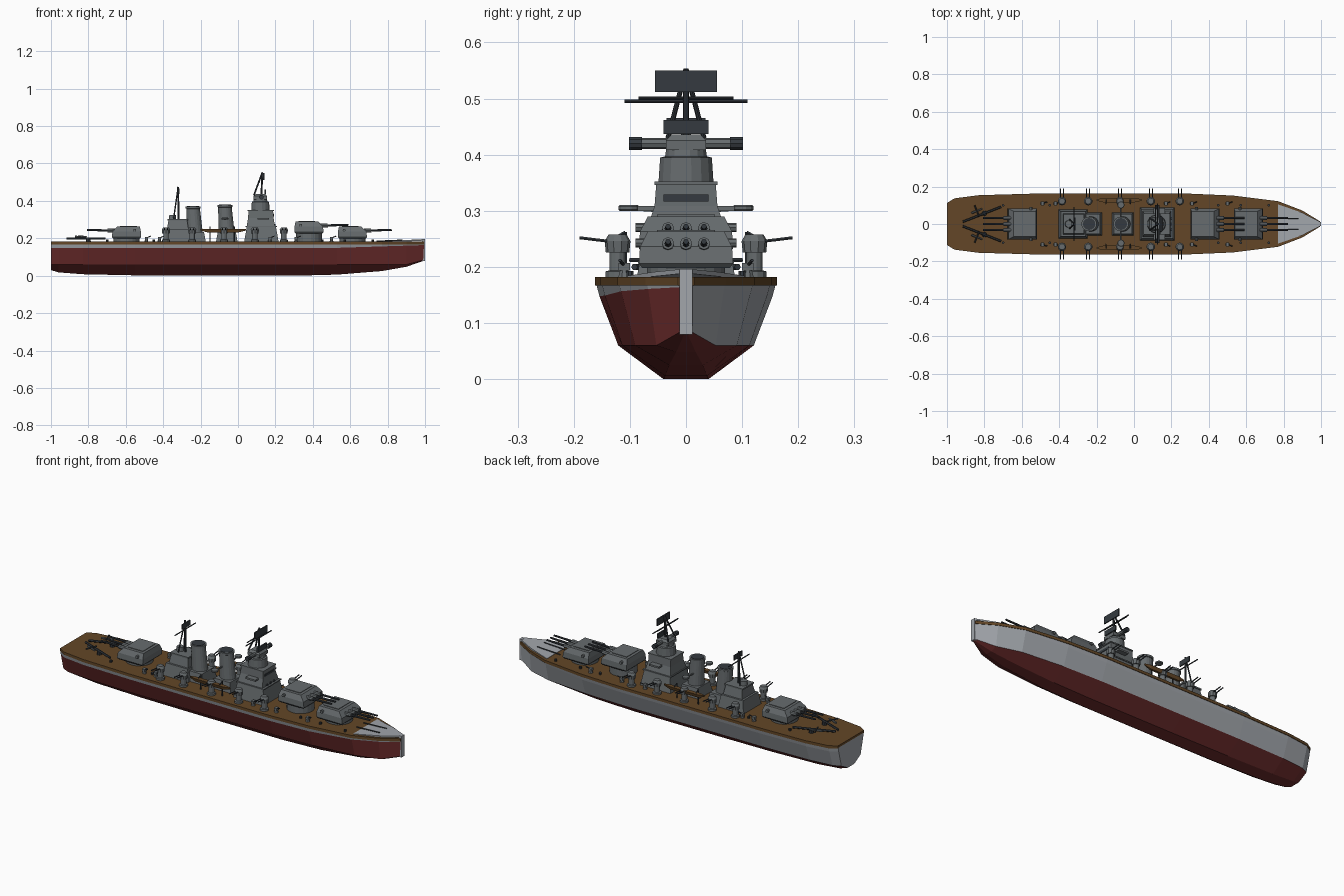
import bpy, bmesh, math
from mathutils import Vector

if "Cube" in bpy.data.objects:
    bpy.data.objects.remove(bpy.data.objects["Cube"])


def material(name, rgb):
    m = bpy.data.materials.new(name)
    m.diffuse_color = (*rgb, 1)
    m.use_nodes = True
    m.node_tree.nodes["Principled BSDF"].inputs["Base Color"].default_value = m.diffuse_color
    return m


HULL = material("light hull grey", (0.36, 0.38, 0.41))
RED = material("dark red", (0.16, 0.027, 0.027))
DECK = material("deck brown", (0.125, 0.062, 0.02))
GREY = material("superstructure grey", (0.135, 0.15, 0.157))
DARK = material("dark steel", (0.035, 0.042, 0.05))


def loft(name, rings, mats, rule=None):
    """Skin a list of equal-length point rings and cap both ends."""
    bm = bmesh.new()
    rows = [[bm.verts.new(p) for p in r] for r in rings]
    n = len(rows[0])
    for a, b in zip(rows, rows[1:]):
        for i in range(n):
            bm.faces.new((a[i], a[(i + 1) % n], b[(i + 1) % n], b[i]))
    bm.faces.new(rows[0])
    bm.faces.new(rows[-1])
    bmesh.ops.recalc_face_normals(bm, faces=bm.faces)
    if rule:
        for f in bm.faces:
            f.material_index = rule(f)
    me = bpy.data.meshes.new(name)
    bm.to_mesh(me)
    bm.free()
    for m in mats if isinstance(mats, list) else [mats]:
        me.materials.append(m)
    ob = bpy.data.objects.new(name, me)
    bpy.context.collection.objects.link(ob)
    return ob


def block(name, x, y, levels, mat):
    """Stacked rectangles: levels are (z, half x, half y[, x shift])."""
    rings = []
    for z, hx, hy, *sh in levels:
        c = x + (sh[0] if sh else 0)
        rings.append([(c - hx, y - hy, z), (c + hx, y - hy, z), (c + hx, y + hy, z), (c - hx, y + hy, z)])
    return loft(name, rings, mat)


def box(name, x, y, z0, z1, hx, hy, mat):
    return block(name, x, y, [(z0, hx, hy), (z1, hx, hy)], mat)


def drum(name, x, y, levels, mat, n=16, squash=1.0):
    """Round part along z: levels are (z, radius[, x shift])."""
    rings = []
    for z, r, *sh in levels:
        c = x + (sh[0] if sh else 0)
        rings.append([(c + r * math.cos(math.tau * (i + .5) / n),
                       y + squash * r * math.sin(math.tau * (i + .5) / n), z) for i in range(n)])
    return loft(name, rings, mat)


def rod(name, a, b, r, mat, n=8, r2=None):
    a, b = Vector(a), Vector(b)
    q = (b - a).to_track_quat('Z', 'Y')
    rings = [[p + q @ Vector((k * math.cos(math.tau * i / n), k * math.sin(math.tau * i / n), 0))
              for i in range(n)] for p, k in ((a, r), (b, r2 or r))]
    return loft(name, rings, mat)


# Hull: (x, half width, keel height)
stations = [(-1, .11, .03), (-.96, .135, .018), (-.83, .152, .008), (-.55, .16, .002), (-.2, .16, 0),
            (.3, .16, 0), (.53, .15, .006), (.77, .12, .025), (.9, .07, .048), (.995, .012, .08)]
rings = []
for x, w, k in stations:
    half = [(w * .25, k), (w * .755, max(.06, k + .005)), (w * .965, .148 + .016 * max(0, (x - .5) * 2)), (w, .17)]
    rings.append([(x, y, z) for y, z in half] + [(x, -y, z) for y, z in reversed(half)])


def hull_rule(f):
    c, n = f.calc_center_median(), f.normal
    if abs(n.x) > .95:
        return 0
    zs = [v.co.z for v in f.verts]
    if max(zs) < .1:
        return 1
    return 1 if c.y < 0 and max(zs) < .1695 else 0


loft("hull", rings, [HULL, RED], hull_rule)
box("stem_post", .992, 0, .08, .196, .008, .012, HULL)

# Wooden deck slab and pale forecastle plate
outline = [(x, w + .002) for x, w, k in stations]
loop = outline + [(x, -w) for x, w in reversed(outline)]
loft("main_deck", [[(x, y, z) for x, y in loop] for z in (.167, .182)], DECK)
bow = [(.77, .105), (.9, .06), (.995, .012), (.995, -.012), (.9, -.06), (.77, -.105)]
loft("forecastle_plate", [[(x, y, z + .012 * max(0, (x - .77) / .23)) for x, y in bow] for z in (.176, .184)], HULL)


# Main turrets
def turret(name, x, z, d):
    drum(name + "_barbette", x, 0, [(.18, .07), (z + .004, .07)], GREY, 20)
    block(name + "_house", x, 0, [(z, .07, .078), (z + .008, .078, .084), (z + .038, .076, .082, -d * .002),
                                  (z + .065, .06, .068, -d * .012)], GREY)
    box(name + "_roof_plate", x - d * .012, 0, z + .064, z + .068, .045, .052, GREY)
    rod(name + "_rangefinder", (x - d * .045, -.09, z + .045), (x - d * .045, .09, z + .045), .008, GREY)
    for y in (-.032, 0, .032):
        rod(name + "_sleeve", (x + d * .06, y, z + .042), (x + d * .1, y, z + .044), .011, GREY)
        rod(name + "_barrel", (x + d * .08, y, z + .043), (x + d * .21, y, z + .047), .0065, DARK, 8, .0048)


turret("fore_turret", .612, .198, 1)
turret("raised_turret", .38, .225, 1)
turret("aft_turret", -.597, .198, -1)

# Bridge tower
block("bridge_base", .125, 0, [(.18, .092, .088), (.262, .078, .072)], GREY)
box("bridge_deck", .125, 0, .26, .266, .084, .077, GREY)
block("bridge_middle", .122, 0, [(.262, .076, .071), (.309, .068, .056), (.348, .066, .053)], GREY)
box("bridge_roof", .122, 0, .346, .352, .07, .056, GREY)
drum("bridge_tower", .12, 0, [(.35, .05), (.395, .047), (.397, .038), (.41, .036)], GREY, 16)
block("director_house", .12, 0, [(.408, .036, .036), (.425, .036, .036), (.436, .026, .026)], GREY)
rod("director_rangefinder", (.125, -.1, .42), (.125, .1, .42), .01, GREY)
for s in (-1, 1):
    rod("rangefinder_end", (.125, s * .078, .42), (.125, s * .102, .42), .0125, DARK, 10)
    box("bridge_wing", .135, s * .066, .3, .309, .03, .02, GREY)
box("bridge_window", .1895, 0, .317, .329, .003, .04, DARK)
for z, x in ((.24, .205), (.268, .2)):
    for y in (-.03, 0, .03):
        rod("porthole", (x - .015, y, z), (x, y, z), .008, DARK, 10)
box("lower_radar", .145, 0, .437, .462, .004, .04, DARK)

# Fore tripod mast and upper radar
top = (.13, 0, .552)
rod("fore_mast", (.125, 0, .43), top, .005, DARK)
for s in (-1, 1):
    rod("fore_mast_leg", (.085, s * .032, .43), top, .0045, DARK)
rod("fore_yard", (.125, -.11, .495), (.125, .11, .495), .003, DARK)
rod("fore_yard_upper", (.115, -.085, .501), (.115, .085, .501), .003, DARK)
box("upper_radar", .138, 0, .512, .55, .003, .055, DARK)

# Funnels, raked slightly aft
for name, x, z in (("fore_funnel", -.06, .378), ("aft_funnel", -.23, .37)):
    block(name + "_base", x, 0, [(.18, .058, .062), (.235, .048, .053)], GREY)
    drum(name, x, 0, [(.22, .043), (z - .012, .037, -.01), (z - .01, .041, -.01), (z, .041, -.01)], GREY, 20, .95)
    drum(name + "_mouth", x, 0, [(z - .002, .033, -.01), (z + .002, .033, -.01)], DARK, 20, .95)

# Aft superstructure with mast
block("aft_base", -.325, 0, [(.18, .078, .078), (.248, .066, .066)], GREY)
block("aft_upper", -.322, 0, [(.246, .058, .056), (.295, .05, .045)], GREY)
box("aft_roof", -.322, 0, .295, .303, .055, .05, GREY)
drum("aft_director", -.35, 0, [(.3, .02), (.325, .018)], GREY, 12)
tip = (-.32, 0, .475)
rod("aft_mast", (-.318, 0, .3), tip, .005, DARK)
for s in (-1, 1):
    rod("aft_mast_leg", (-.345, s * .025, .3), tip, .0035, DARK)
rod("aft_yard", (-.32, -.09, .425), (-.32, .09, .425), .003, DARK)
box("aft_radar", -.315, 0, .438, .465, .003, .035, DARK)

for s in (-1, 1):
    # Secondary twin guns
    for x in (-.385, -.245, -.075, .09, .245):
        y = s * .122
        drum("secondary_mount", x, y, [(.18, .022), (.192, .022), (.194, .015), (.228, .015)], GREY, 12)
        drum("secondary_shield", x, y, [(.226, .021), (.246, .023), (.258, .016)], GREY, 10)
        for dx in (-.008, .008):
            rod("secondary_barrel", (x + dx, y + s * .01, .245), (x + dx, s * .19, .252), .003, DARK, 6)
    # Light guns on deck
    for x in (-.49, -.42, .17, .31, .5):
        y = s * .11
        drum("light_gun_base", x, y, [(.18, .012), (.194, .008)], GREY, 8)
        box("light_gun_shield", x, y, .194, .207, .008, .01, GREY)
        rod("light_gun_barrel", (x, y, .202), (x + .025, y + s * .008, .212), .003, DARK, 6)
    # Ship's boat on davits
    rows = []
    for x, w, zb in ((-.2, .003, .242), (-.165, .012, .232), (.005, .012, .232), (.042, .003, .242)):
        rows.append([(x, s * .128 - w, .25), (x, s * .128 - w * .5, zb), (x, s * .128 + w * .5, zb), (x, s * .128 + w, .25)])
    loft("boat", rows, DECK)
    for x in (-.15, -.02):
        rod("davit", (x, s * .108, .18), (x, s * .108, .262), .003, DARK, 6)
        rod("davit_arm", (x, s * .108, .262), (x, s * .13, .25), .003, DARK, 6)
    # Searchlight beside the funnel, with bracket
    drum("searchlight", -.07, s * .102, [(.3, .017), (.302, .019), (.308, .019), (.31, .017)], GREY, 12)
    rod("searchlight_arm", (-.07, s * .035, .3), (-.07, s * .095, .304), .004, GREY, 6)
    # Stern catapult with floatplane
    rod("catapult", (-.915, s * .012, .2), (-.71, s * .092, .2), .006, DARK, 6)
    drum("catapult_pivot", -.8, s * .057, [(.18, .014), (.2, .012)], DARK, 10)
    px, py = -.84, s * .07
    rod("plane_body", (px - .03, py - s * .012, .208), (px + .03, py + s * .012, .208), .006, GREY, 8, .004)
    rod("plane_wing", (px + .012, py - s * .03, .212), (px - .012, py + s * .03, .212), .004, DARK, 6)
    # Mooring bitts
    for x in (-.7, -.45, .45, .57, .72):
        drum("bitt", x, s * .1, [(.18, .007), (.193, .007)], DARK, 8)
    # Anchor chain
    rod("anchor_chain", (.74, s * .03, .185), (.88, s * .03, .191), .003, DARK, 6)
